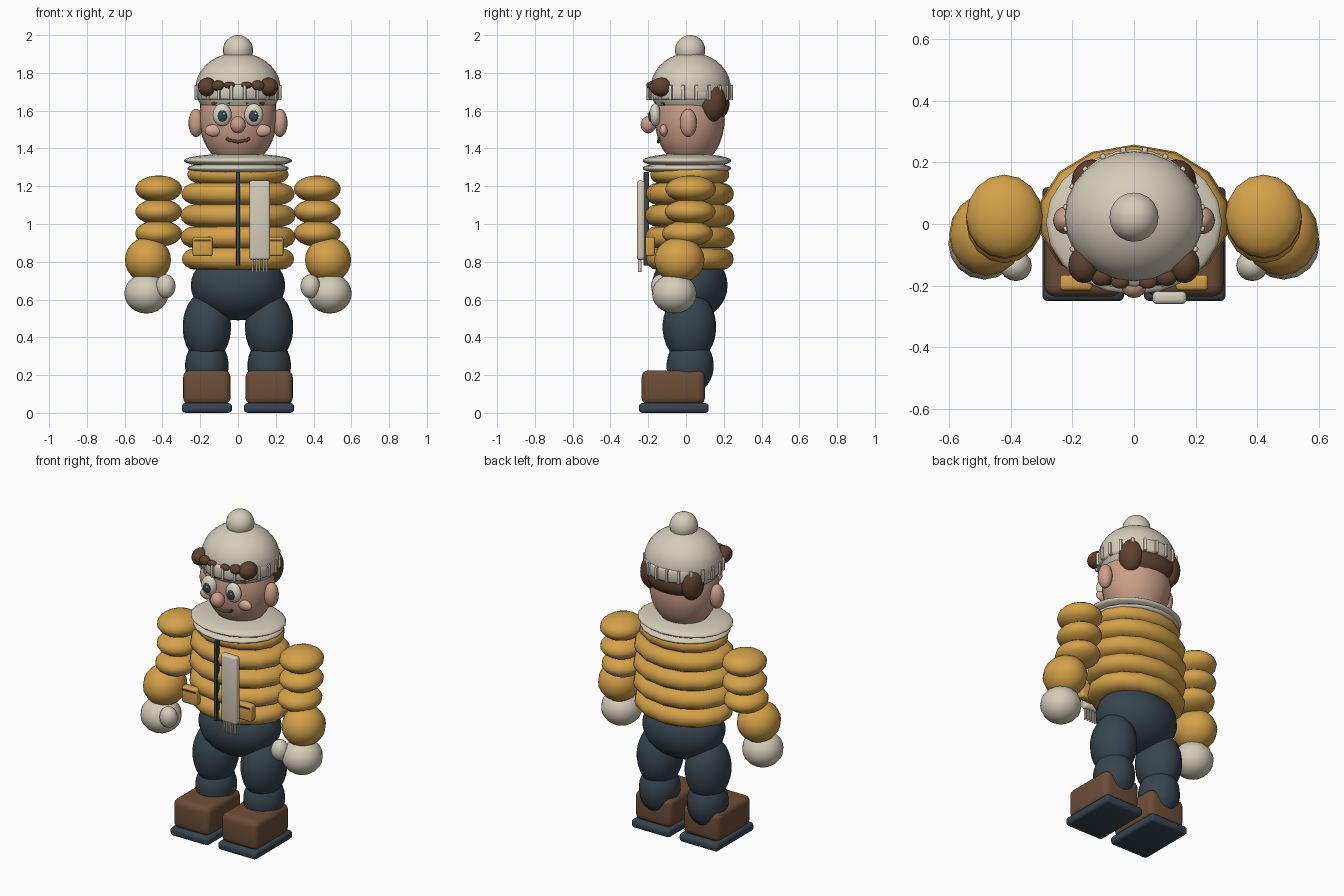
import bpy, bmesh, math
from mathutils import Matrix, Vector

if "Cube" in bpy.data.objects:
    bpy.data.objects.remove(bpy.data.objects["Cube"])

PALETTE = {
    "mustard": (0.66, 0.36, 0.065), "cream": (0.66, 0.61, 0.49),
    "navy": (0.038, 0.058, 0.076), "boot_brown": (0.15, 0.075, 0.038),
    "hair_brown": (0.115, 0.055, 0.028), "skin": (0.60, 0.35, 0.25),
    "blush": (0.68, 0.42, 0.31), "eye_white": (0.68, 0.70, 0.56),
}
MATS = {}
for key, col in PALETTE.items():
    MATS[key] = bpy.data.materials.new(key)
    MATS[key].diffuse_color = (*col, 1)


def finish(name, bm, mat, angle=60):
    me = bpy.data.meshes.new(name)
    bmesh.ops.recalc_face_normals(bm, faces=bm.faces)
    bm.to_mesh(me)
    bm.free()
    me.materials.append(MATS[mat])
    ob = bpy.data.objects.new(name, me)
    bpy.context.collection.objects.link(ob)
    bpy.ops.object.select_all(action='DESELECT')
    ob.select_set(True)
    bpy.context.view_layer.objects.active = ob
    bpy.ops.object.shade_smooth_by_angle(angle=math.radians(angle))
    return ob


def ball(name, loc, radii, mat, seg=16):
    """Ellipsoid."""
    bm = bmesh.new()
    m = Matrix.Translation(loc) @ Matrix.Diagonal((*radii, 1))
    bmesh.ops.create_uvsphere(bm, u_segments=seg, v_segments=max(8, seg * 3 // 4), radius=1, matrix=m)
    return finish(name, bm, mat)


def block(name, lo, hi, mat, bevel=0.0, segs=3, turn=0.0):
    """Rounded box between two corners, optionally turned about z."""
    bm = bmesh.new()
    lo, hi = Vector(lo), Vector(hi)
    m = Matrix.Translation((lo + hi) / 2) @ Matrix.Rotation(turn, 4, 'Z') @ Matrix.Diagonal((*(hi - lo), 1))
    bmesh.ops.create_cube(bm, size=1, matrix=m)
    if bevel:
        bmesh.ops.bevel(bm, geom=bm.edges[:], offset=bevel, segments=segs, profile=0.5, affect='EDGES')
    return finish(name, bm, mat, 40)


def lathe(name, profile, ratio, y0, mat, seg):
    """Spin (radius, z) points around z, squashed in y by ratio."""
    bm = bmesh.new()
    rings = []
    for r, z in profile:
        ring = []
        for i in range(seg):
            a = math.tau * i / seg
            ring.append(bm.verts.new((r * math.sin(a), y0 + ratio * r * math.cos(a), z)))
        rings.append(ring)
    for a, b in zip(rings, rings[1:]):
        for i in range(seg):
            j = (i + 1) % seg
            bm.faces.new((a[i], a[j], b[j], b[i]))
    bm.faces.new(rings[0])
    bm.faces.new(rings[-1])
    return finish(name, bm, mat)


def puffs(rolls, depth, steps=8):
    """Profile of stacked rounded rolls given as (z, half height, radius)."""
    out = []
    for z, h, r in rolls:
        for i in range(steps + 1):
            a = math.pi * (i / steps - 0.5)
            out.append((r * (1 - depth + depth * math.cos(a)), z + h * math.sin(a)))
    return out


def face_y(x, z):
    """Front surface of the head at x, z."""
    return 0.02 - 0.185 * math.sqrt(max(0, 1 - (x / 0.205) ** 2 - ((z - 1.56) / 0.26) ** 2))


def stroke(name, pts, width, mat):
    """Tube drawn over the face."""
    cu = bpy.data.curves.new(name, 'CURVE')
    cu.dimensions = '3D'
    cu.bevel_depth = width
    cu.bevel_resolution = 2
    cu.use_fill_caps = True
    sp = cu.splines.new('POLY')
    sp.points.add(len(pts) - 1)
    for p, (x, z) in zip(sp.points, pts):
        p.co = (x, face_y(x, z) - 0.004, z, 1)
    cu.materials.append(MATS[mat])
    ob = bpy.data.objects.new(name, cu)
    bpy.context.collection.objects.link(ob)


# Jacket body and collar
lathe("jacket_body", puffs([(0.815, 0.057, 0.305), (0.93, 0.058, 0.312), (1.045, 0.058, 0.312),
                            (1.16, 0.057, 0.307), (1.262, 0.048, 0.275)], 0.25), 0.76, 0.02, "mustard", 14)
ball("collar_lower", (0, 0.005, 1.295), (0.27, 0.235, 0.036), "cream", 20)
ball("collar_upper", (0, 0.005, 1.335), (0.287, 0.235, 0.038), "cream", 20)

# Zip, pockets and hanging scarf end
block("zip", (-0.011, -0.225, 0.78), (0.011, -0.195, 1.275), "navy", 0.003, 1)
block("scarf_end", (0.06, -0.26, 0.81), (0.17, -0.218, 1.23), "cream", 0.015)
for i in range(5):
    x = 0.078 + i * 0.0185
    block("scarf_fringe", (x - 0.005, -0.255, 0.745), (x + 0.005, -0.235, 0.82), "cream", 0.002, 1)

# Head and hat
ball("head", (0, 0.02, 1.56), (0.205, 0.185, 0.26), "skin", 24)
ball("nose", (0, -0.2, 1.525), (0.041, 0.04, 0.045), "skin")
ball("hat_dome", (0, 0.025, 1.72), (0.225, 0.212, 0.187), "cream", 24)
ball("hat_pompom", (0, 0.022, 1.92), (0.08, 0.08, 0.08), "cream", 20)
lathe("hat_band", [(0.19, 1.655), (0.216, 1.657), (0.223, 1.67), (0.223, 1.722), (0.216, 1.737), (0.19, 1.74)],
      1.0, 0.02, "cream", 24)
for i in range(20):
    a = math.tau * (i + 0.5) / 20
    x, y = 0.221 * math.sin(a), 0.02 + 0.221 * math.cos(a)
    block("hat_rib", (x - 0.009, y - 0.011, 1.656), (x + 0.009, y + 0.011, 1.736), "cream", 0.005, 2, -a)

# Hair behind and mouth
ball("back_hair", (0, 0.125, 1.635), (0.185, 0.105, 0.1), "hair_brown", 20)
stroke("mouth", [(-0.062, 1.455), (-0.045, 1.442), (-0.022, 1.44), (0, 1.434),
                 (0.022, 1.44), (0.045, 1.442), (0.062, 1.455)], 0.008, "hair_brown")

for s, side in ((-1, "right"), (1, "left")):
    def n(part):
        return f"{part}_{side}"

    # Face details
    ball(n("ear"), (s * 0.222, 0.012, 1.535), (0.04, 0.045, 0.075), "skin")
    ball(n("eye"), (s * 0.084, -0.163, 1.578), (0.05, 0.03, 0.06), "eye_white")
    ball(n("pupil"), (s * 0.083, -0.187, 1.572), (0.025, 0.013, 0.031), "navy")
    ball(n("eye_glint"), (s * 0.083 + 0.009, -0.199, 1.584), (0.006, 0.004, 0.007), "eye_white", 8)
    ball(n("cheek"), (s * 0.13, face_y(0.13, 1.495) - 0.003, 1.495), (0.046, 0.022, 0.032), "blush")
    stroke(n("eyebrow"), [(s * 0.04, 1.641), (s * 0.075, 1.65), (s * 0.105, 1.648), (s * 0.135, 1.636)],
           0.009, "hair_brown")

    # Curls over the hat band and hair at the sides
    ball(n("curl_large"), (s * 0.163, -0.132, 1.725), (0.05, 0.06, 0.05), "hair_brown")
    ball(n("curl_medium"), (s * 0.105, -0.172, 1.732), (0.036, 0.03, 0.028), "hair_brown", 12)
    ball(n("curl_small"), (s * 0.045, -0.19, 1.735), (0.03, 0.02, 0.018), "hair_brown", 12)
    ball(n("side_hair"), (s * 0.135, 0.135, 1.645), (0.068, 0.075, 0.105), "hair_brown")

    # Sleeve rolls, mitten and thumb
    for z, y, h in ((1.185, 0.025, 0.072), (1.065, 0.022, 0.068), (0.95, 0.008, 0.07)):
        ball(n("sleeve_roll"), (s * 0.42, y, z), (0.124, 0.135, h), "mustard")
    ball(n("forearm"), (s * 0.477, -0.035, 0.81), (0.122, 0.133, 0.12), "mustard")
    ball(n("mitten"), (s * 0.485, -0.062, 0.632), (0.117, 0.118, 0.106), "cream")
    ball(n("thumb"), (s * 0.383, -0.135, 0.67), (0.052, 0.05, 0.063), "cream")

    # Pocket with trim
    xs = sorted((s * 0.135, s * 0.24))
    block(n("pocket"), (xs[0], -0.215, 0.83), (xs[1], -0.165, 0.932), "mustard", 0.012)
    block(n("pocket_trim"), (xs[0] + 0.008, -0.22, 0.908), (xs[1] - 0.008, -0.212, 0.917), "hair_brown")

    # Leg, boot and sole
    ball(n("thigh"), (s * 0.165, 0.018, 0.455), (0.128, 0.142, 0.19), "navy", 20)
    ball(n("shin"), (s * 0.165, 0.022, 0.25), (0.115, 0.125, 0.15), "navy", 20)
    xs = sorted((s * 0.04, s * 0.29))
    block(n("boot"), (xs[0], -0.235, 0.045), (xs[1], 0.1, 0.225), "boot_brown", 0.035, 4)
    xs = sorted((s * 0.032, s * 0.297))
    block(n("sole"), (xs[0], -0.25, 0), (xs[1], 0.12, 0.052), "navy", 0.018)

# Hips
ball("hips", (0, 0.02, 0.675), (0.25, 0.2, 0.185), "navy", 24)

for m in bpy.data.materials:
    if m.users and not m.is_grease_pencil:
        m.use_nodes = True
        m.node_tree.nodes["Principled BSDF"].inputs["Base Color"].default_value = m.diffuse_color
